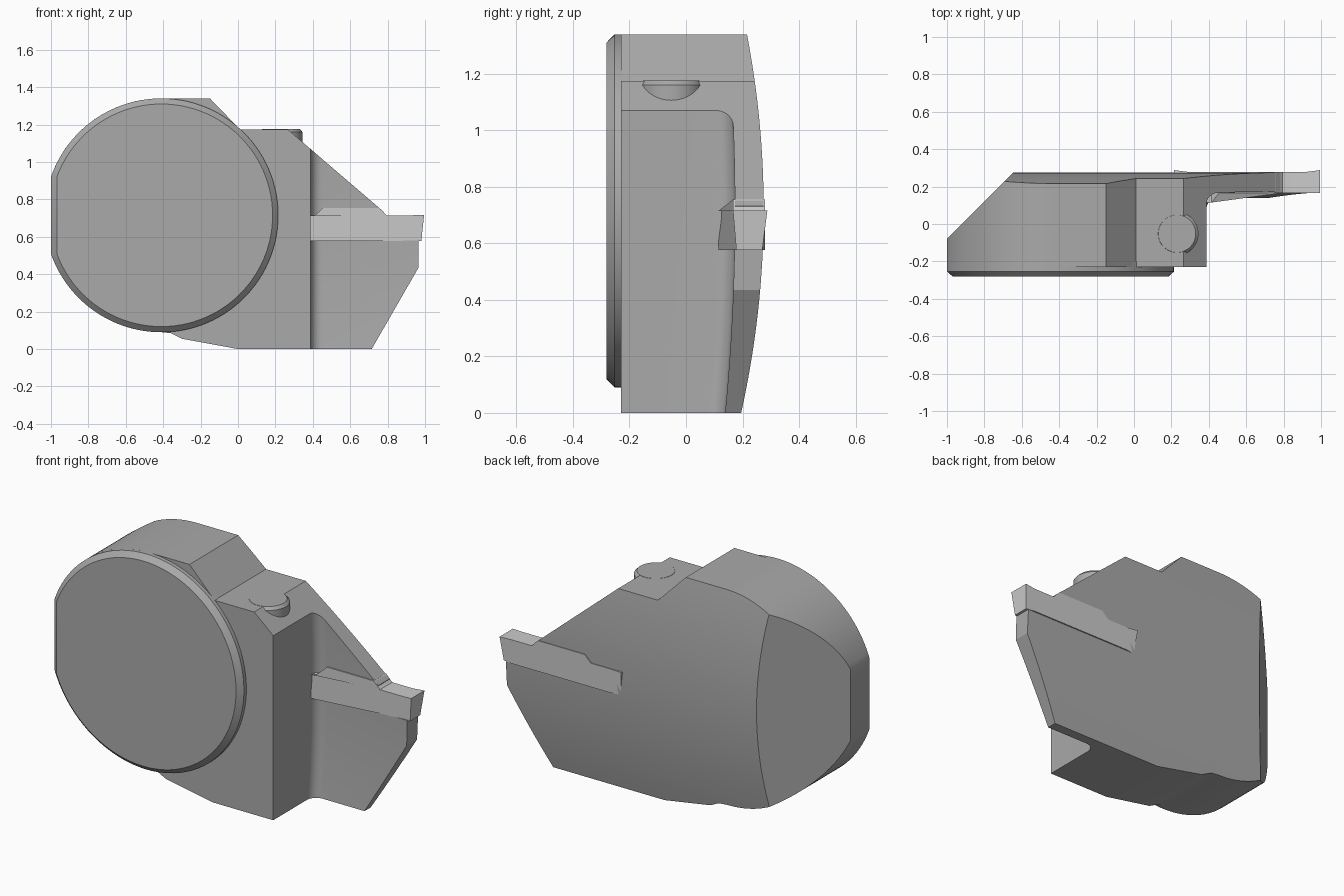
import bpy, bmesh
from math import pi, cos, sin, acos

if "Cube" in bpy.data.objects:
    bpy.data.objects.remove(bpy.data.objects["Cube"])

CX, CZ, R = -0.41, 0.715, 0.625      # round head centre and radius


def loft(name, rings):
    """Closed solid through equal-length rings of 3D points."""
    bm = bmesh.new()
    vs = [[bm.verts.new(p) for p in ring] for ring in rings]
    n = len(rings[0])
    for a, b in zip(vs, vs[1:]):
        for i in range(n):
            j = (i + 1) % n
            bm.faces.new((a[i], a[j], b[j], b[i]))
    bm.faces.new(vs[0])
    bm.faces.new(vs[-1])
    bmesh.ops.recalc_face_normals(bm, faces=bm.faces)
    me = bpy.data.meshes.new(name)
    bm.to_mesh(me)
    bm.free()
    ob = bpy.data.objects.new(name, me)
    bpy.context.collection.objects.link(ob)
    return ob


def select(ob):
    bpy.ops.object.select_all(action='DESELECT')
    ob.select_set(True)
    bpy.context.view_layer.objects.active = ob


def boolean(ob, cutter, op):
    m = ob.modifiers.new(op, 'BOOLEAN')
    m.operation, m.object, m.solver = op, cutter, 'EXACT'
    select(ob)
    bpy.ops.object.modifier_apply(modifier=m.name)
    bpy.data.objects.remove(cutter)


def finish(ob, grey):
    mat = bpy.data.materials.new(ob.name + "_grey")
    mat.diffuse_color = (grey, grey, grey, 1)
    mat.use_nodes = True
    mat.node_tree.nodes["Principled BSDF"].inputs["Base Color"].default_value = mat.diffuse_color
    ob.data.materials.clear()
    ob.data.materials.append(mat)
    select(ob)
    bpy.ops.object.shade_smooth_by_angle(angle=pi / 7)


def arc(r, a0, a1, n, cx=CX, cz=CZ):
    return [(cx + r * cos(a0 + (a1 - a0) * i / n),
             cz + r * sin(a0 + (a1 - a0) * i / n)) for i in range(n + 1)]


def at_y(pts, y):
    return [(x, y, z) for x, z in pts]


def back_y(z):
    return 0.275 - (z - 0.72) ** 2 / 6.5


def blade_y(z):
    return 0.173 - (z - 0.72) ** 2 / 15


# Holder body: front outline with the round head on its left, flat at x = -1
flat = acos(0.59 / R)
outline = (arc(R, pi / 2, pi - flat, 28) + arc(R, pi + flat, 1.5 * pi, 28)
           + [(-0.36, 0.085), (-0.30, 0.055), (0, 0), (0.715, 0),
              (0.965, 0.435), (0.965, 0.58), (0.78, 0.58), (0.78, 0.733),
              (0.265, 1.175), (0.01, 1.175), (-0.15, 1.34)])
body = loft("holder_body", [at_y(outline, -0.23), at_y(outline, 0.5)])

# Gently bowed back face
zs = [-0.2 + 1.8 * i / 36 for i in range(37)]
side = [(-1, 1.6), (-1, -0.2)] + [(back_y(z), z) for z in zs]
boolean(body, loft("back_trim", [[(x, y, z) for y, z in side] for x in (-2, 2)]),
        'INTERSECT')

# Slanted cut on the rear left
tri = [(-1.3, -0.38), (-0.3, 0.62), (-1.3, 0.62)]
boolean(body, loft("slant_cut", [[(x, y, z) for x, y in tri] for z in (-1, 2)]),
        'DIFFERENCE')

# Thin blade: clear the front right, leaving a fillet at the root
rings = []
for z in zs:
    f = blade_y(z)
    sec = ([(2, -1), (0.387, -1)]
           + arc(0.06, pi, pi / 2, 8, 0.447, f - 0.06) + [(2, f)])
    rings.append([(x, y, z) for x, y in sec])
boolean(body, loft("blade_cut", rings), 'DIFFERENCE')
finish(body, 0.4)


# Round coupling face with a chamfered rim
def disc(r, left):
    a = acos((CX - left) / r)
    return arc(r, a - pi, pi - a, 96)


coupling = loft("coupling_disc", [at_y(disc(R, -1), -0.2),
                                  at_y(disc(R, -1), -0.253),
                                  at_y(disc(0.595, -0.968), -0.282)])
finish(coupling, 0.4)

# Clamp screw head set in the sloping shoulder
screw = loft("clamp_screw", [[(x, y, z) for x, y in arc(r, 0, 2 * pi * 47 / 48, 47, 0.23, -0.052)]
                             for r, z in ((0.115, 1.0), (0.115, 1.16), (0.1, 1.176))])
finish(screw, 0.4)

# Double-ended cutting insert, wider along the top at its tips
M = 0.605
half = [(0.15, 0.755), (0.19, 0.715), (0.32, 0.715), (0.39, 0.717),
        (0.375, 0.577), (0.32, 0.577), (0.19, 0.577), (0.12, 0.577)]
prof = [(M + x, z) for x, z in half] + [(M - x, z) for x, z in reversed(half)]


def front_y(x, z):
    if x < 0.43:
        return 0.115
    return 0.166 + (0.012 if x > 0.9 and z < 0.6 else 0)


def rear_y(x, z):
    tip = abs(x - M) > 0.35
    return 0.279 if not tip else (0.288 if z > 0.6 else 0.27)


insert = loft("cutting_insert", [[(x, f(x, z), z) for x, z in prof]
                                 for f in (front_y, rear_y)])
finish(insert, 0.7)
